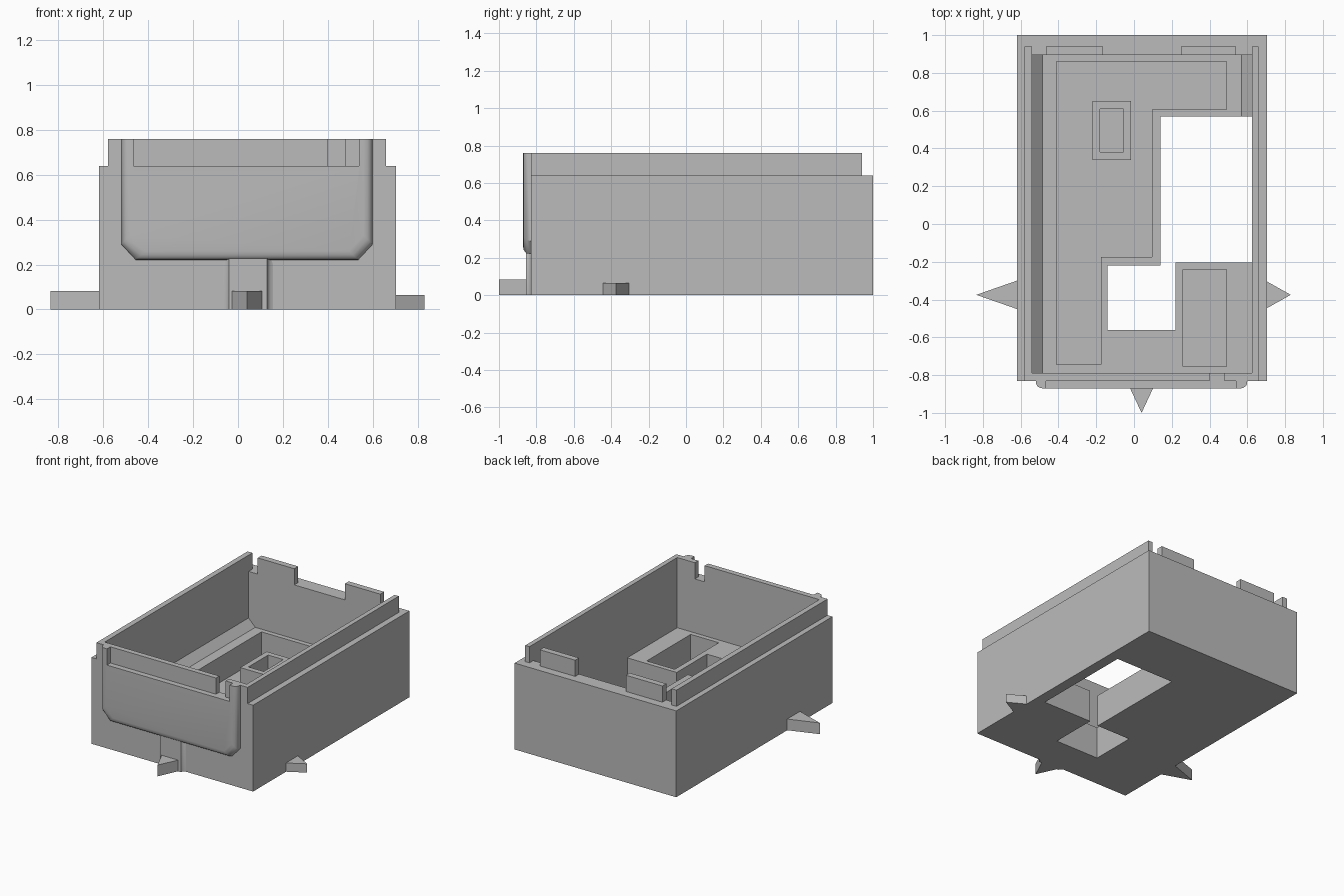
import bpy, bmesh
from mathutils import Vector

cube = bpy.data.objects.get("Cube")
if cube:
    bpy.data.objects.remove(cube, do_unlink=True)

grey = bpy.data.materials.new("plain_grey")
grey.use_nodes = True
colour = (0.5, 0.5, 0.5, 1)
grey.diffuse_color = colour
grey.node_tree.nodes["Principled BSDF"].inputs["Base Color"].default_value = colour


def loft(name, rings):
    """Closed solid through rings with equal point counts."""
    bm = bmesh.new()
    loops = [[bm.verts.new(p) for p in ring] for ring in rings]
    n = len(loops[0])
    for a, b in zip(loops, loops[1:]):
        for i in range(n):
            j = (i + 1) % n
            bm.faces.new((a[i], a[j], b[j], b[i]))
    bm.faces.new(loops[0])
    bm.faces.new(loops[-1])
    bmesh.ops.recalc_face_normals(bm, faces=bm.faces)
    mesh = bpy.data.meshes.new(name)
    bm.to_mesh(mesh)
    bm.free()
    mesh.materials.append(grey)
    obj = bpy.data.objects.new(name, mesh)
    bpy.context.collection.objects.link(obj)
    return obj


def prism(name, outline, low, high):
    """Plan outline extruded upward."""
    return loft(name, [[(x, y, z) for x, y in outline] for z in (low, high)])


def section(name, outline, front, back):
    """Front-facing (x, z) outline extruded in depth."""
    return loft(name, [[(x, y, z) for x, z in outline] for y in (front, back)])


def box(name, x0, x1, y0, y1, z0, z1):
    return prism(name, [(x0, y0), (x1, y0), (x1, y1), (x0, y1)], z0, z1)


def cut(target, cutter):
    """Subtract a temporary cutter and bake the result."""
    cutter.hide_render = True
    mod = target.modifiers.new("cut", 'BOOLEAN')
    mod.operation = 'DIFFERENCE'
    mod.solver = 'EXACT'
    mod.object = cutter
    bpy.context.view_layer.objects.active = target
    bpy.ops.object.modifier_apply(modifier=mod.name)
    bpy.data.objects.remove(cutter, do_unlink=True)


LEFT, RIGHT, FRONT, BACK = -0.54, 0.625, -0.79, 0.895
RIM, TOP, FLOOR, POCKET = 0.64, 0.76, 0.24, 0.05

# Main tray with a chamfered inner corner
body = box("tray_body", -0.62, 0.705, -0.83, 1.0, 0, RIM)
cut(body, section("cavity", [(LEFT, 1), (LEFT, 0.295), (LEFT + 0.055, FLOOR),
                             (RIGHT, FLOOR), (RIGHT, 1)], FRONT, BACK))

# Stepped opening through the floor
cut(body, prism("opening", [(-0.14, -0.56), (0.22, -0.56), (0.22, -0.205), (RIGHT, -0.205),
                            (RIGHT, 0.57), (0.14, 0.57), (0.14, -0.22), (-0.14, -0.22)], -0.1, 0.4))

# Recessed pockets in the thick floor
cut(body, prism("long_pocket", [(-0.41, -0.745), (-0.175, -0.745), (-0.175, -0.175), (0.095, -0.175),
                                (0.095, 0.605), (0.49, 0.605), (0.49, 0.86), (-0.41, 0.86)], POCKET, 0.4))
cut(body, box("small_pocket", 0.26, 0.49, -0.755, -0.24, POCKET, 0.4))

# Inner corner fillet beside the opening
section("inner_chamfer", [(0.57, FLOOR), (RIGHT, FLOOR), (RIGHT, 0.295)], 0.57, BACK)

# Hollow post in the long pocket
post = box("hollow_post", -0.22, -0.015, 0.34, 0.65, POCKET, 0.225)
cut(post, box("post_hole", -0.18, -0.055, 0.38, 0.61, POCKET + 0.01, 0.4))

# Raised lips around the rim
for name, x0, x1, y0, y1 in (
        ("right_lip", -0.58, LEFT, -0.83, 0.94),
        ("left_lip", RIGHT, 0.66, -0.83, 0.94),
        ("front_lip_long", LEFT, 0.4, -0.83, FRONT),
        ("front_lip_short", 0.48, RIGHT, -0.83, FRONT),
        ("back_tab_right", -0.465, -0.165, BACK, 0.94),
        ("back_tab_left", 0.25, 0.54, BACK, 0.94)):
    box(name, x0, x1, y0, y1, RIM, TOP)


# Front panel with softened sides and lower edge
def panel_ring(y, d):
    x0, x1, z0 = -0.52 + d, 0.6 - d, 0.22 + d
    return [(x, y, z) for x, z in ((x0, TOP), (x0, z0 + 0.07), (x0 + 0.065, z0),
                                   (x1 - 0.065, z0), (x1, z0 + 0.07), (x1, TOP))]


panel = loft("front_panel", [panel_ring(y, d) for y, d in
                             ((-0.83, 0), (-0.85, 0.003), (-0.861, 0.011), (-0.868, 0.023), (-0.871, 0.04))])
cut(panel, box("panel_step", -0.465, 0.54, -0.9, -0.8, RIM, 0.9))


# Rounded boss below the panel, flaring into the wall
def boss_ring(y, d):
    x0, x1, z1 = -0.065 + d, 0.155 - d, 0.25
    r = 0.045 - d
    return [(x, y, z) for x, z in ((x0, 0), (x1, 0), (x1, z1 - r), (x1 - r * 0.3, z1 - r * 0.3),
                                   (x1 - r, z1), (x0 + r, z1), (x0 + r * 0.3, z1 - r * 0.3), (x0, z1 - r))]


loft("front_boss", [boss_ring(y, d) for y, d in
                    ((-0.83, 0), (-0.835, 0.012), (-0.843, 0.02), (-0.855, 0.025))])

# Pointed markers on three sides
prism("front_pointer", [(-0.03, -0.85), (0.11, -0.85), (0.04, -1.0)], 0, 0.083)
prism("right_pointer", [(-0.62, -0.45), (-0.62, -0.3), (-0.835, -0.375)], 0, 0.083)
prism("left_pointer", [(0.705, -0.445), (0.705, -0.305), (0.83, -0.375)], 0, 0.065)

# Smooth shading on the rounded front parts
bpy.ops.object.select_all(action='DESELECT')
for name in ("front_panel", "front_boss"):
    obj = bpy.data.objects[name]
    obj.select_set(True)
    bpy.context.view_layer.objects.active = obj
bpy.ops.object.shade_smooth_by_angle(angle=0.6)
